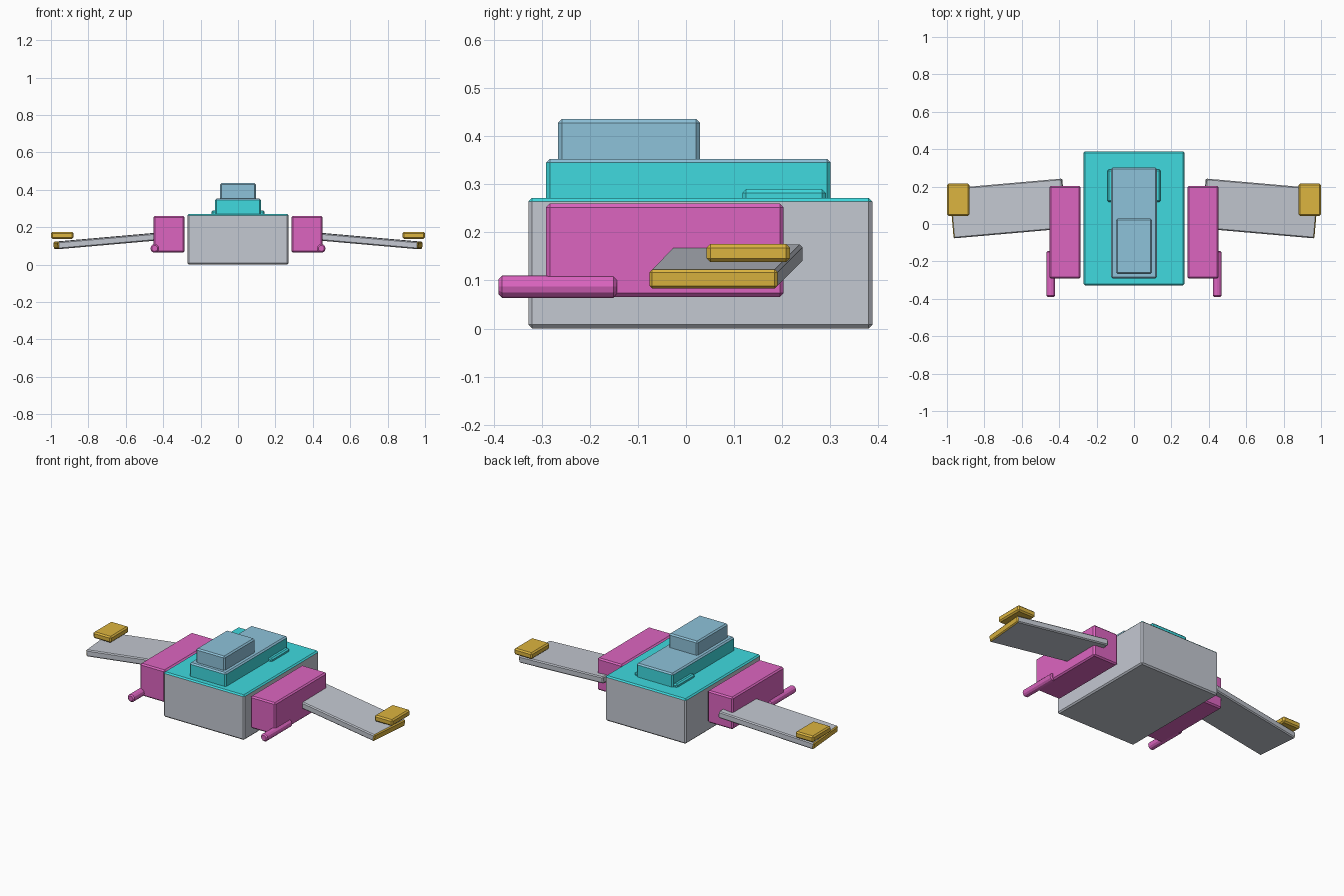
import bpy, bmesh
from math import radians
from mathutils import Vector

if "Cube" in bpy.data.objects:
    bpy.data.objects.remove(bpy.data.objects["Cube"])


def mat(name, rgb):
    m = bpy.data.materials.new(name)
    m.diffuse_color = (*rgb, 1)
    m.use_nodes = True
    m.node_tree.nodes["Principled BSDF"].inputs["Base Color"].default_value = m.diffuse_color
    return m


GREY = mat("grey", (0.55, 0.58, 0.64))
CYAN = mat("cyan", (0.05, 0.70, 0.74))
BLUE = mat("blue", (0.27, 0.54, 0.70))
PINK = mat("pink", (0.72, 0.13, 0.53))
GOLD = mat("gold", (0.72, 0.46, 0.05))


def finish(bm, name, mats, loc, rot=(0, 0, 0)):
    me = bpy.data.meshes.new(name)
    bm.to_mesh(me)
    bm.free()
    for m in mats:
        me.materials.append(m)
    ob = bpy.data.objects.new(name, me)
    ob.location, ob.rotation_euler = loc, rot
    bpy.context.collection.objects.link(ob)
    return ob


def box(name, lo, hi, main, accent=None, axis=(0, 0, 1), rot=(0, 0, 0), bevel=0.008):
    """Chamfered box; faces turned towards axis take the accent colour."""
    lo, hi = Vector(lo), Vector(hi)
    bm = bmesh.new()
    bmesh.ops.create_cube(bm, size=1)
    bmesh.ops.scale(bm, vec=hi - lo, verts=bm.verts)
    bmesh.ops.bevel(bm, geom=bm.edges[:], offset=bevel, segments=1,
                    affect='EDGES', profile=0.5)
    bm.normal_update()
    if accent:
        for f in bm.faces:
            f.material_index = int(f.normal.dot(Vector(axis)) > 0.3)
    return finish(bm, name, [main, accent] if accent else [main], (lo + hi) / 2, rot)


def sided(s, x0, x1):
    return sorted((s * x0, s * x1))


# Central hull with coloured deck
box("hull", (-0.27, -0.328, 0), (0.27, 0.388, 0.272), GREY, CYAN)
# Raised deck, rear plate and cabin
box("upper_deck", (-0.122, -0.291, 0.26), (0.122, 0.301, 0.353), CYAN, BLUE)
box("rear_plate", (-0.143, 0.117, 0.26), (0.143, 0.291, 0.29), CYAN)
box("cabin", (-0.096, -0.266, 0.34), (0.096, 0.029, 0.436), BLUE)

for s, side in ((1, "right"), (-1, "left")):
    # Side pod
    a, b = sided(s, 0.285, 0.453)
    box(side + "_pod", (a, -0.291, 0.066), (b, 0.203, 0.26), PINK)

    # Barrel under the pod
    bm = bmesh.new()
    bmesh.ops.create_cone(bm, cap_ends=True, segments=12, radius1=0.023,
                          radius2=0.023, depth=0.246)
    rim = [e for e in bm.edges if any(len(f.verts) > 4 for f in e.link_faces)]
    bmesh.ops.bevel(bm, geom=rim, offset=0.007, segments=1,
                    affect='EDGES', profile=0.5)
    finish(bm, side + "_barrel", [PINK], (s * 0.445, -0.267, 0.087),
           (radians(90), 0, 0))

    # Swept, drooping wing with coloured tip
    a, b = sided(s, 0.371, 0.977)
    box(side + "_wing", (a, -0.051, 0.109), (b, 0.217, 0.149), GREY, GOLD,
        (s, 0, 0), (0, radians(5 * s), radians(-5 * s)), 0.006)

    # Wing tip block
    a, b = sided(s, 0.88, 1.0)
    box(side + "_tip_block", (a, 0.043, 0.138), (b, 0.216, 0.176), GOLD)
